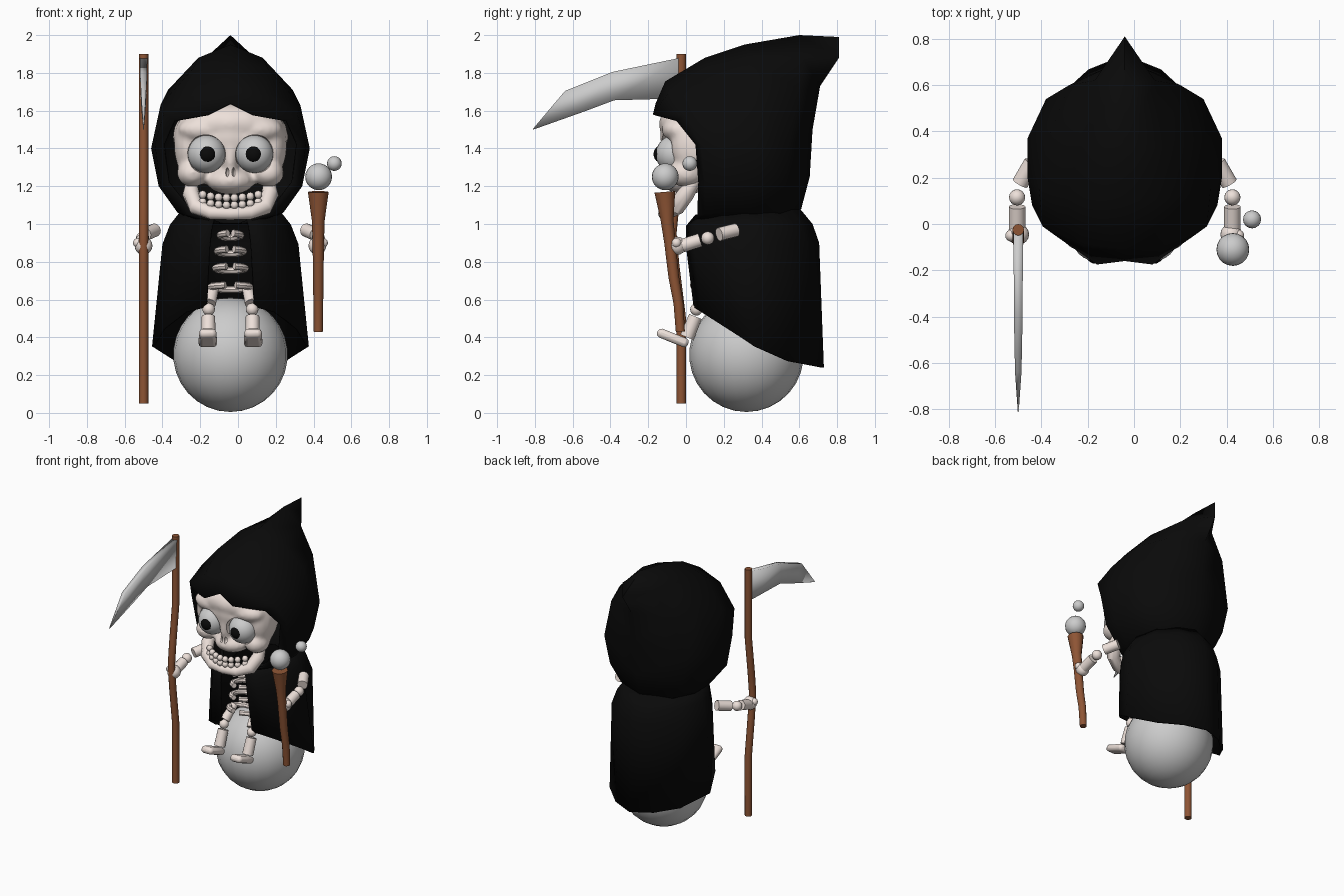
import bpy, bmesh, math
from mathutils import Vector

if "Cube" in bpy.data.objects:
    bpy.data.objects.remove(bpy.data.objects["Cube"])

CX = -0.04  # symmetry plane of the figure


def material(name, rgb):
    m = bpy.data.materials.new(name)
    m.diffuse_color = (*rgb, 1)
    m.use_nodes = True
    m.node_tree.nodes["Principled BSDF"].inputs["Base Color"].default_value = m.diffuse_color
    return m


BONE = material("bone", (0.85, 0.75, 0.7))
BLACK = material("black_cloth", (0.003, 0.003, 0.003))
WOOD = material("wood", (0.27, 0.09, 0.035))


def finish(ob, name, mat=None, angle=40):
    ob.name = name
    if mat:
        ob.data.materials.clear()
        ob.data.materials.append(mat)
    bpy.ops.object.select_all(action='DESELECT')
    ob.select_set(True)
    bpy.context.view_layer.objects.active = ob
    bpy.ops.object.shade_smooth_by_angle(angle=math.radians(angle))
    return ob


def from_bm(bm, name, mat=None, angle=40):
    bmesh.ops.recalc_face_normals(bm, faces=bm.faces)
    me = bpy.data.meshes.new(name)
    bm.to_mesh(me)
    bm.free()
    ob = bpy.data.objects.new(name, me)
    bpy.context.collection.objects.link(ob)
    return finish(ob, name, mat, angle)


def ball(name, loc, r, mat=None, seg=16):
    size = r if isinstance(r, tuple) else (r, r, r)
    bpy.ops.mesh.primitive_uv_sphere_add(segments=seg, ring_count=seg * 5 // 8, radius=1, location=loc)
    ob = bpy.context.object
    ob.scale = size
    bpy.ops.object.transform_apply(location=True, rotation=False, scale=True)
    return finish(ob, name, mat)


def tube(name, path, radii, mat, n=12, ref=(0, 1, 0)):
    bm = bmesh.new()
    pts, ref = [Vector(p) for p in path], Vector(ref)
    rings = []
    for i, p in enumerate(pts):
        t = pts[min(i + 1, len(pts) - 1)] - pts[max(i - 1, 0)]
        u = t.cross(ref).normalized()
        v = t.cross(u).normalized()
        rings.append([bm.verts.new(p + radii[i] * (u * math.cos(a) + v * math.sin(a)))
                      for a in (2 * math.pi * k / n for k in range(n))])
    for a, b in zip(rings, rings[1:]):
        for k in range(n):
            bm.faces.new((a[k], a[(k + 1) % n], b[(k + 1) % n], b[k]))
    bm.faces.new(rings[0])
    bm.faces.new(rings[-1])
    return from_bm(bm, name, mat)


def cloth(name, rows):
    """Loft half rows of points into a sheet and mirror it across the figure's centre."""
    bm = bmesh.new()
    for s in (1, -1):
        grid = [[bm.verts.new((CX + s * x, y, z)) for x, y, z in row] for row in rows]
        for a, b in zip(grid, grid[1:]):
            for k in range(len(a) - 1):
                bm.faces.new((a[k], a[k + 1], b[k + 1], b[k]))
    bmesh.ops.remove_doubles(bm, verts=bm.verts, dist=0.0005)
    ob = from_bm(bm, name, BLACK, 75)
    mid = sum((v.co for v in ob.data.vertices), Vector()) / len(ob.data.vertices)
    if sum(p.normal.dot(p.center - mid) for p in ob.data.polygons) < 0:
        ob.data.flip_normals()
    mod = ob.modifiers.new("thickness", 'SOLIDIFY')
    mod.thickness, mod.offset = 0.012, -1
    return ob


# hood: arches from the face opening back to the centre line of the pointed tip
cloth("hood", [
    [(0, -.16, 1.64), (.12, -.175, 1.58), (.3, -.05, 1.545), (.355, .05, 1.42), (.33, .065, 1.22), (.2, .06, 1.05), (.06, .02, 1.0)],
    [(0, -.11, 1.755), (.18, -.09, 1.7), (.355, -.01, 1.58), (.40, .08, 1.42), (.37, .1, 1.2), (.25, .1, 1.05), (.1, .06, 1.0)],
    [(0, .1, 1.88), (.2, .11, 1.82), (.37, .15, 1.63), (.42, .2, 1.4), (.38, .2, 1.2), (.28, .2, 1.06), (.12, .15, 1.0)],
    [(0, .31, 1.95), (.17, .33, 1.88), (.33, .37, 1.71), (.42, .37, 1.4), (.38, .36, 1.2), (.28, .35, 1.06), (.15, .3, 1.0)],
    [(0, .6, 2.0), (.13, .62, 1.88), (.24, .6, 1.71), (.34, .54, 1.4), (.3, .53, 1.2), (.22, .51, 1.07), (.13, .45, 1.0)],
    [(0, .81, 1.99), (0, .81, 1.88), (0, .71, 1.73), (0, .67, 1.5), (0, .655, 1.25), (0, .61, 1.08), (0, .5, 1.0)],
])

# cloak: open at the front, hem sloping down to the back
section = [(.31, 0, 1), (.57, .06, 1), (.86, .26, 1), (1, .47, 1), (.84, .73, 0), (.45, .91, 0), (0, 1, 0)]
cloak_rows = []
for w, yf, yb, zf, zb, back in [(.26, .05, .6, 1.05, 1.085, 1), (.32, 0, .67, .99, 1.0, 1),
                                (.36, 0, .705, .88, .9, .98), (.415, .04, .73, .56, .24, .84)]:
    cloak_rows.append([(w * u * (1 if front else back), yf + (yb - yf) * v, zf + (zb - zf) * min(1, 1.38 * v, .6 + .4 * v))
                       for u, v, front in section])
cloth("cloak", cloak_rows)

# big ball seat
ball("ball_seat", (CX, .32, .308), .303, None, 24)

# skull: ellipsoids fused by a remesh, sockets and nose cut out
lumps = [ball("lump", (CX, .11, 1.46), (.31, .25, .21)),
         ball("lump", (CX, .0, 1.53), (.26, .145, .11)),
         ball("lump", (CX, .0, 1.23), (.13, .13, .075)),
         ball("lump", (CX, -.06, 1.38), (.045, .075, .16))]
cutters = []
for s in (-1, 1):
    lumps += [ball("lump", (CX + s * .2, .0, 1.27), (.085, .1, .075)),
              ball("lump", (CX + s * .22, .05, 1.42), (.08, .13, .17)),
              ball("lump", (CX + s * .14, -.035, 1.5), (.14, .095, .07))]
    cutters += [ball("cutter", (CX + s * .128, -.1, 1.37), .104, None, 24),
                ball("cutter", (CX + s * .017, -.14, 1.275), (.011, .05, .028))]
bpy.ops.object.select_all(action='DESELECT')
for ob in lumps:
    ob.select_set(True)
skull = lumps[0]
bpy.context.view_layer.objects.active = skull
bpy.ops.object.join()
mod = skull.modifiers.new("fuse", 'REMESH')
mod.mode, mod.voxel_size = 'VOXEL', .014
mod = skull.modifiers.new("soften", 'SMOOTH')
mod.factor, mod.iterations = .5, 10
for c in cutters:
    mod = skull.modifiers.new("cut", 'BOOLEAN')
    mod.operation, mod.object = 'DIFFERENCE', c
for mod in list(skull.modifiers):
    bpy.ops.object.modifier_apply(modifier=mod.name)
for c in cutters:
    bpy.data.objects.remove(c)
finish(skull, "skull", BONE)

# eyes
for s in (-1, 1):
    ball("eye", (CX + s * .127, -.06, 1.37), .1, None, 24)
    ball("pupil", (CX + s * .123, -.122, 1.37), .05, BLACK, 20)

# jaw and teeth
half = [(.205, .05, 1.23), (.21, .0, 1.16), (.18, -.05, 1.09), (.1, -.1, 1.06)]
jaw = [(CX - x, y, z) for x, y, z in half] + [(CX, -.115, 1.055)] + [(CX + x, y, z) for x, y, z in half[::-1]]
tube("jaw", jaw, [.03, .045, .045, .036, .033, .036, .045, .045, .03], BONE)
for i in range(8):
    x = (i - 3.5) * .042
    for name, z in (("upper_tooth", 1.138), ("lower_tooth", 1.1)):
        ball(name, (CX + x, -.125 + 2.6 * x * x, z + .8 * x * x), .022, BONE, 10)

# ribs
for z, r in ((.94, .055), (.855, .07), (.765, .08), (.665, .105)):
    for s in (-1, 1):
        arc = [(CX + s * r * math.sin(a), .12 - .085 * math.cos(a), z + .012 * math.cos(a))
               for a in (math.pi * (.08 + .92 * k / 7) for k in range(8))]
        tube("rib", arc, [.019] * 8, BONE, 8, (0, 0, 1))

# arms and legs
for s in (-1, 1):
    def at(x, y, z):
        return (CX + s * x, y, z)
    tube("upper_arm", [at(.4, .265, .968), at(.452, .175, .945)], [.036, .036], BONE, 12, (0, 0, 1))
    ball("elbow", at(.465, .115, .925), .035, BONE)
    tube("forearm", [at(.465, .075, .915), at(.465, -.02, .885)], [.036, .036], BONE, 12, (1, 0, 0))
    ball("hand", at(.46, -.045, .885), (.047, .045, .048), BONE)
    ball("finger", at(.49, -.05, .9), .026, BONE)
    tube("thigh", [at(.085, .14, .675), at(.11, .06, .58)], [.026, .034], BONE, 12, (1, 0, 0))
    ball("knee", at(.115, .055, .548), .033, BONE)
    tube("shin", [at(.117, .05, .51), at(.117, .005, .4)], [.036, .038], BONE, 12, (1, 0, 0))
    # foot: tapered block with bevelled edges
    bpy.ops.mesh.primitive_cube_add(size=1, location=at(.12, -.07, .397), rotation=(math.radians(-22), 0, 0))
    foot = bpy.context.object
    foot.scale = (.1, .175, .05)
    bpy.ops.object.transform_apply(location=False, rotation=False, scale=True)
    for v in foot.data.vertices:
        if v.co.y < 0:
            v.co.x *= .9
    bev = foot.modifiers.new("bevel", 'BEVEL')
    bev.width, bev.segments = .02, 2
    finish(foot, "foot", BONE)

# scythe: bent pole and a curved blade, thick along its back
path = [(-.5, -.025, .05), (-.5, -.025, .5), (-.5, -.06, .78), (-.5, -.075, .95), (-.5, -.06, 1.1),
        (-.5, -.025, 1.38), (-.5, -.025, 1.9)]
tube("scythe_pole", path, [.025] * 7, WOOD)
bm = bmesh.new()
rows = []
for yt, zt, yb, zb, t in [(-.03, 1.88, -.03, 1.665, .02), (-.39, 1.805, -.38, 1.655, .019),
                          (-.64, 1.705, -.54, 1.595, .014), (-.812, 1.502, -.808, 1.5, .002)]:
    rows.append([bm.verts.new((-.5 + d, y, z)) for d, y, z in
                 ((-t, yt, zt), (t, yt, zt), (t * .75, yb, zb), (-t * .75, yb, zb))])
for a, b in zip(rows, rows[1:]):
    for k in range(4):
        bm.faces.new((a[k], a[(k + 1) % 4], b[(k + 1) % 4], b[k]))
bm.faces.new(rows[0])
bm.faces.new(rows[-1])
from_bm(bm, "scythe_blade", None, 120)

# flared staff with two floating balls
path = [(.425, -.03, .43), (.425, -.04, .58), (.425, -.065, .72), (.425, -.085, .9), (.425, -.1, 1.02), (.425, -.112, 1.17)]
tube("staff", path, [.024, .026, .028, .03, .034, .055], WOOD)
ball("staff_ball", (.427, -.11, 1.25), .071, None, 20)
ball("small_ball", (.51, .02, 1.32), .039)
